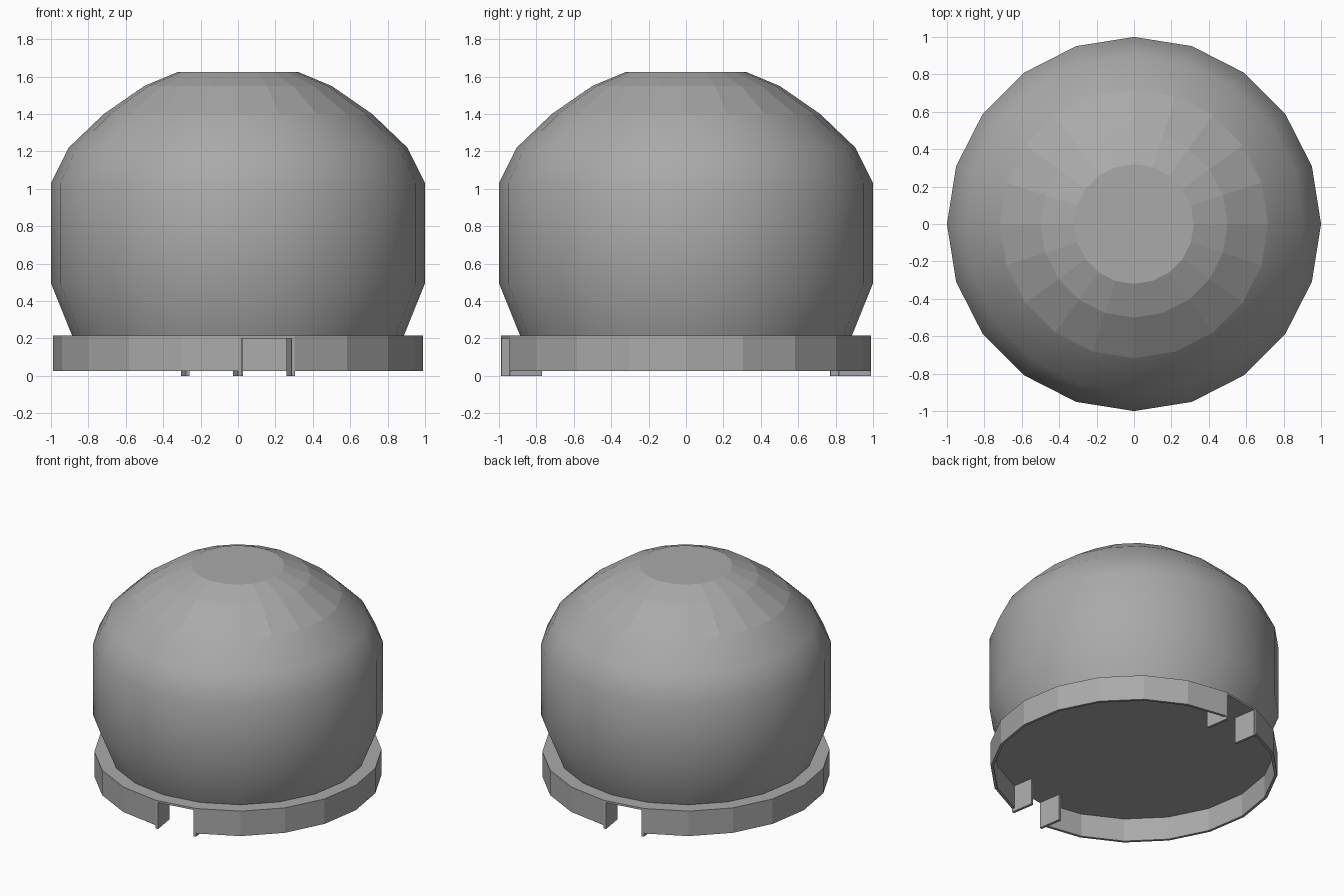
import bpy, bmesh, math
from mathutils import Matrix

cube = bpy.data.objects.get("Cube")
if cube:
    bpy.data.objects.remove(cube)

SIDES = 20
STEP = math.tau / SIDES
RING_R = 0.99
FLOOR, LID_Z, BASE_TOP = 0.025, 0.2, 0.215

grey = bpy.data.materials.new("plain_grey")
grey.use_nodes = True
colour = (0.4, 0.4, 0.4, 1)
grey.diffuse_color = colour
grey.node_tree.nodes["Principled BSDF"].inputs["Base Color"].default_value = colour


def finish(name, bm):
    bmesh.ops.recalc_face_normals(bm, faces=bm.faces)
    mesh = bpy.data.meshes.new(name)
    bm.to_mesh(mesh)
    bm.free()
    mesh.materials.append(grey)
    obj = bpy.data.objects.new(name, mesh)
    bpy.context.collection.objects.link(obj)
    return obj


def ring(bm, r, z):
    return [bm.verts.new((r * math.sin(k * STEP), -r * math.cos(k * STEP), z))
            for k in range(SIDES)]


def lathe(name, profile, smooth_bands=0):
    """Closed solid of revolution; the lowest bands may be smooth."""
    bm = bmesh.new()
    rings = [ring(bm, r, z) for r, z in profile]
    for i, (low, high) in enumerate(zip(rings, rings[1:])):
        for k in range(SIDES):
            n = (k + 1) % SIDES
            face = bm.faces.new((low[k], low[n], high[n], high[k]))
            face.smooth = i < smooth_bands
    bm.faces.new(rings[0])
    bm.faces.new(rings[-1])
    return finish(name, bm)


def wall_arc(name, first, last):
    """Thin wall running round the rim between two corners."""
    bm = bmesh.new()
    section = [(RING_R, FLOOR), (RING_R, LID_Z),
               (RING_R - 0.02, LID_Z), (RING_R - 0.02, FLOOR)]
    loops = []
    for k in range(first, last + 1):
        s, c = math.sin(k * STEP), -math.cos(k * STEP)
        loops.append([bm.verts.new((r * s, r * c, z)) for r, z in section])
    for a, b in zip(loops, loops[1:]):
        for j in range(4):
            n = (j + 1) % 4
            bm.faces.new((a[j], b[j], b[n], a[n]))
    bm.faces.new(loops[0])
    bm.faces.new(loops[-1])
    return finish(name, bm)


def notch_plate(name, angle, side):
    """Upright plate reaching inward from one edge of a notch."""
    thick, length = 0.02, 0.175
    outer = RING_R * math.cos(STEP / 2)
    across = side * (RING_R * math.sin(STEP / 2) - thick / 2)
    bm = bmesh.new()
    place = (Matrix.Rotation(angle, 4, "Z")
             @ Matrix.Translation((across, length / 2 - outer, LID_Z / 2))
             @ Matrix.Diagonal((thick, length, LID_Z, 1)))
    bmesh.ops.create_cube(bm, size=1, matrix=place)
    return finish(name, bm)


# Dome: smooth body, faceted crown band and flat top
lathe("dome", [(0.885, BASE_TOP - 0.005), (1.0, 0.495), (1.0, 1.03), (0.905, 1.22),
               (0.717, 1.4), (0.5, 1.55), (0.32, 1.625)], smooth_bands=4)

# Base: lid plate over a hollow rim with a notch at front and back
lathe("base_lid", [(RING_R, LID_Z), (RING_R, BASE_TOP)])
half = SIDES // 2
wall_arc("base_wall_left", 1, half)
wall_arc("base_wall_right", half + 1, SIDES)

# Plates lining both notches
for place, turn in (("front", 0), ("back", math.pi)):
    for label, side in (("first", -1), ("second", 1)):
        notch_plate(f"{place}_notch_plate_{label}", turn + STEP / 2, side)
